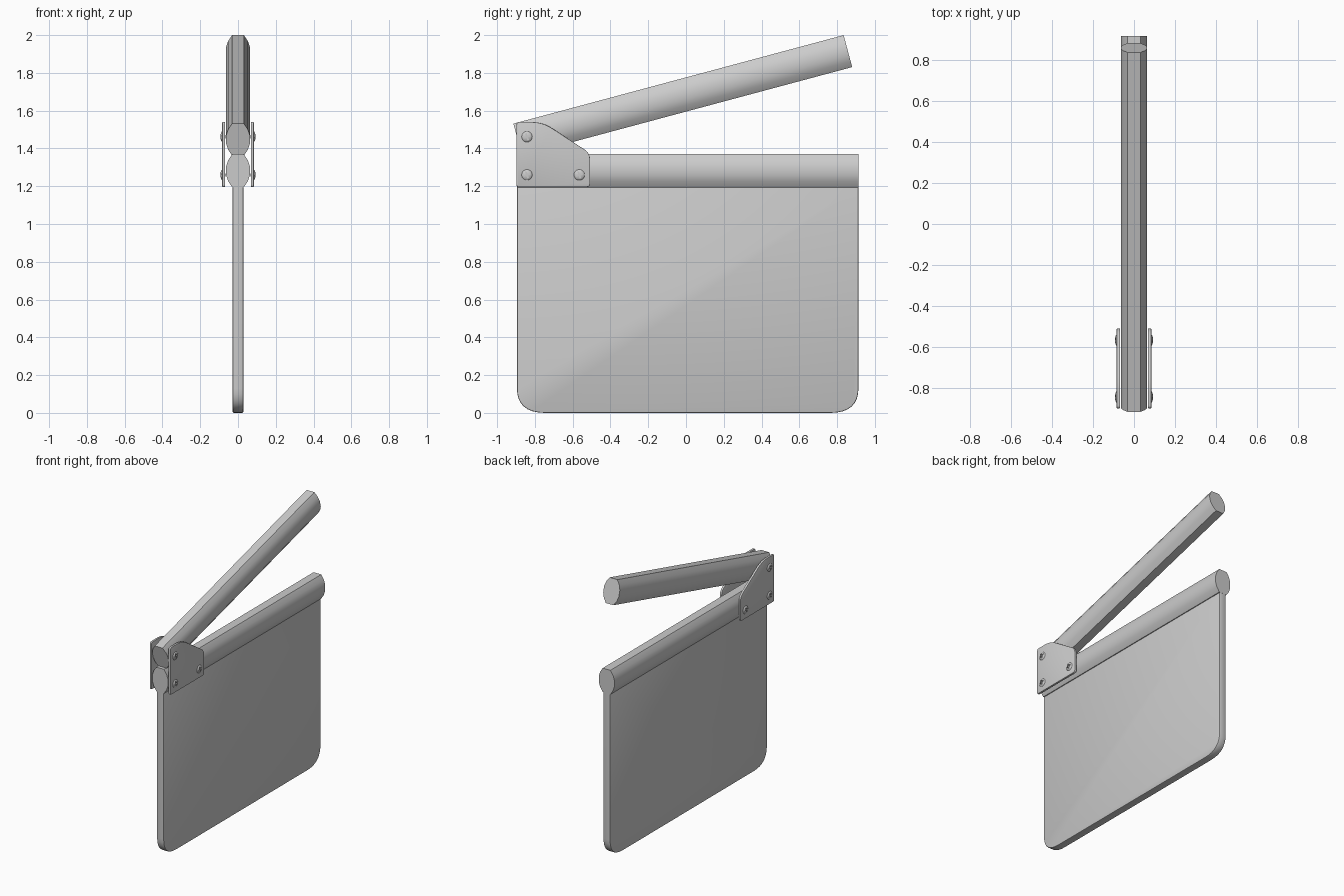
import bpy, bmesh, math
from mathutils import Vector, Matrix

if "Cube" in bpy.data.objects:
    bpy.data.objects.remove(bpy.data.objects["Cube"])


def rounded(corners, steps=6):
    """corners: (a, b, cut_before, cut_after); each corner becomes a short curve."""
    pts = []
    n = len(corners)
    for i, (a, b, r0, r1) in enumerate(corners):
        c = Vector((a, b))
        if r0 == 0:
            pts.append(c)
            continue
        p = c + (Vector(corners[i - 1][:2]) - c).normalized() * r0
        q = c + (Vector(corners[(i + 1) % n][:2]) - c).normalized() * r1
        for k in range(steps + 1):
            t = k / steps
            pts.append(p * (1 - t) ** 2 + c * 2 * t * (1 - t) + q * t * t)
    return pts


def prism(name, profile, depth, axis, bevel=0.0):
    """Closed outline extruded symmetrically along x (outline y,z) or y (outline x,z)."""
    bm = bmesh.new()
    if axis == 'X':
        verts = [bm.verts.new((-depth / 2, a, b)) for a, b in profile]
        move = Vector((depth, 0, 0))
    else:
        verts = [bm.verts.new((a, -depth / 2, b)) for a, b in profile]
        move = Vector((0, depth, 0))
    face = bm.faces.new(verts)
    ext = bmesh.ops.extrude_face_region(bm, geom=[face])
    bmesh.ops.translate(bm, vec=move, verts=[v for v in ext['geom'] if isinstance(v, bmesh.types.BMVert)])
    bmesh.ops.recalc_face_normals(bm, faces=bm.faces)
    if bevel:
        rims = [e for e in bm.edges if abs(e.verts[0].co.x - e.verts[1].co.x) < 1e-6]
        bmesh.ops.bevel(bm, geom=rims, offset=bevel, segments=2, profile=0.5, affect='EDGES')
    return finish(name, bm)


def finish(name, bm):
    mesh = bpy.data.meshes.new(name)
    bm.to_mesh(mesh)
    bm.free()
    obj = bpy.data.objects.new(name, mesh)
    bpy.context.collection.objects.link(obj)
    return obj


def smooth(obj, angle=35):
    bpy.ops.object.select_all(action='DESELECT')
    obj.select_set(True)
    bpy.context.view_layer.objects.active = obj
    bpy.ops.object.shade_smooth_by_angle(angle=math.radians(angle))


# Slate board with rounded lower corners
outline = rounded([(-0.895, 1.195, 0, 0), (-0.895, 0, 0.13, 0.15),
                   (0.913, 0, 0.15, 0.13), (0.913, 1.195, 0, 0)], 8)
smooth(prism("slate_board", outline, 0.056, 'X', bevel=0.006))

# Two barrel-shaped clapper sticks
quarter = [(0.063, 0.022), (0.052, 0.056), (0.031, 0.0875)]
half = [(x, -z) for x, z in reversed(quarter)] + quarter
section = half + [(-x, z) for x, z in reversed(half)]
lower = prism("lower_stick", section, 1.81, 'Y')
lower.location = (0, 0.009, 1.282)
upper = prism("upper_stick", section, 1.81, 'Y')
upper.location = (0, -0.017, 1.681)
upper.rotation_euler.x = math.radians(15)
for stick in (lower, upper):
    smooth(stick)

# Screw head: flattened dome with a cross-shaped recess
bm = bmesh.new()
bmesh.ops.create_uvsphere(bm, u_segments=20, v_segments=12, radius=1)
bmesh.ops.transform(bm, verts=bm.verts,
                    matrix=Matrix.Diagonal((0.013, 0.03, 0.03, 1)) @ Matrix.Rotation(math.pi / 2, 4, 'Y'))
screw = finish("screw", bm)
w, l = 0.0045, 0.019
arm = [(w, w), (l, w), (l, -w), (w, -w)]
cross = []
for k in range(4):
    c, s = math.cos(-k * math.pi / 2), math.sin(-k * math.pi / 2)
    cross += [(a * c - b * s, a * s + b * c) for a, b in arm[:3]]
cutter = prism("screw_cutter", cross, 0.02, 'X')
cutter.location.x = 0.016
cutter.rotation_euler.x = math.radians(20)
cutter.hide_render = True
mod = screw.modifiers.new("recess", 'BOOLEAN')
mod.operation = 'DIFFERENCE'
mod.object = cutter
mod.solver = 'EXACT'
bpy.context.view_layer.update()
screw_mesh = bpy.data.meshes.new_from_object(
    screw.evaluated_get(bpy.context.evaluated_depsgraph_get()))
bpy.data.objects.remove(screw)
bpy.data.objects.remove(cutter)

# Hinge plates and their screws on both sides
plate_outline = rounded([(-0.897, 1.196, 0.012, 0.012), (-0.508, 1.196, 0.02, 0.02),
                         (-0.508, 1.375, 0.035, 0.035), (-0.76, 1.54, 0.06, 0.06),
                         (-0.897, 1.54, 0.015, 0.015)])
for side, label in ((1, "right"), (-1, "left")):
    plate = prism(f"hinge_plate_{label}", plate_outline, 0.016, 'X', bevel=0.003)
    plate.location.x = side * 0.076
    smooth(plate)
    for i, (y, z) in enumerate([(-0.842, 1.462), (-0.842, 1.26), (-0.565, 1.26)]):
        head = bpy.data.objects.new(f"screw_{label}_{i + 1}", screw_mesh)
        bpy.context.collection.objects.link(head)
        head.location = (side * 0.080, y, z)
        head.rotation_euler.z = 0 if side > 0 else math.pi
        if side > 0 and i == 0:
            smooth(head)
